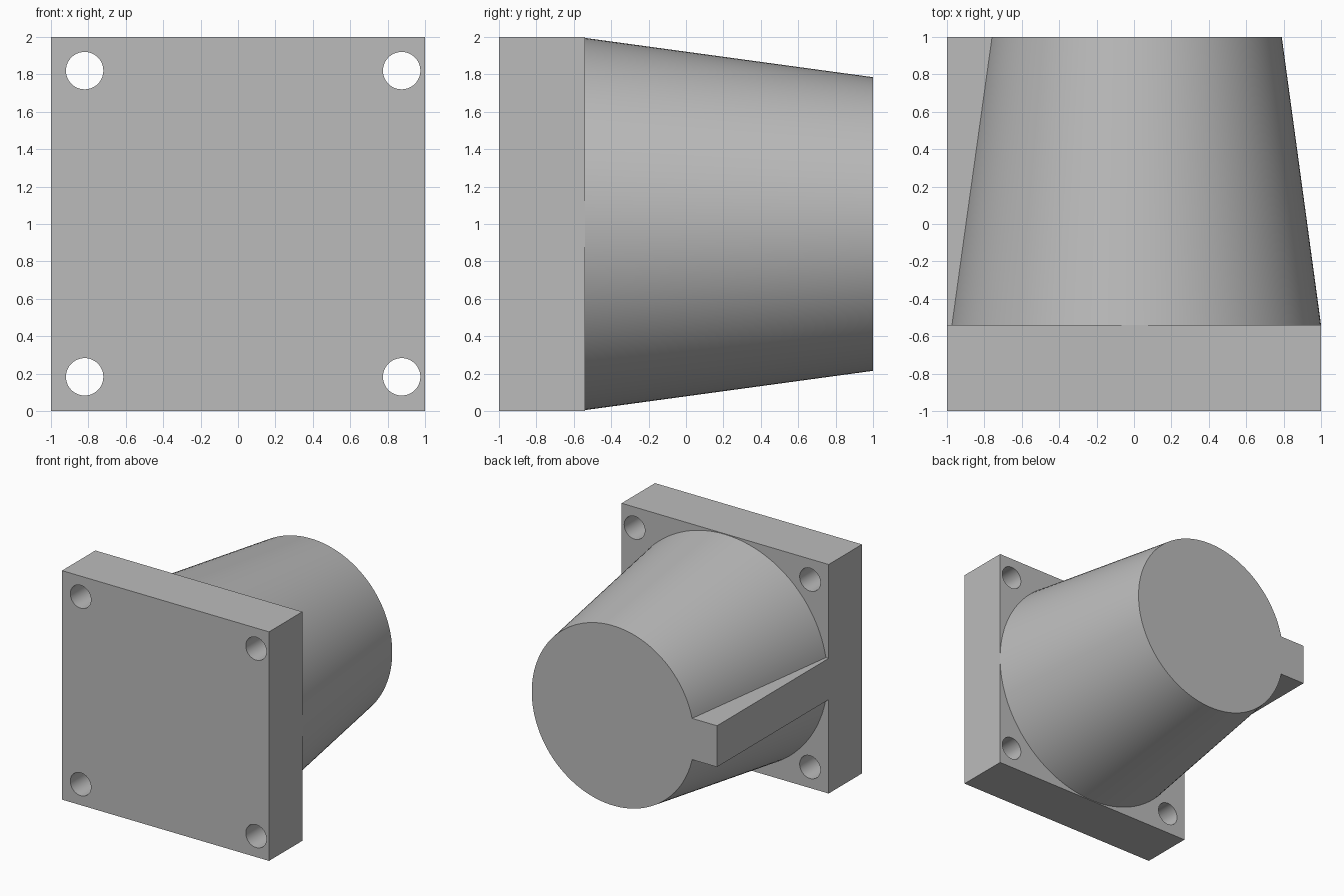
import bpy
from math import radians

if "Cube" in bpy.data.objects:
    bpy.data.objects.remove(bpy.data.objects["Cube"], do_unlink=True)

grey = bpy.data.materials.new("plain grey")
grey.use_nodes = True
GREY = (0.5, 0.5, 0.5, 1)
grey.diffuse_color = GREY
grey.node_tree.nodes["Principled BSDF"].inputs["Base Color"].default_value = GREY

PLATE_BACK = -0.54


def finish(obj, name):
    obj.name = name
    obj.data.materials.clear()
    obj.data.materials.append(grey)
    return obj


def box(name, lo, hi):
    bpy.ops.mesh.primitive_cube_add(size=1, location=[(a + b) / 2 for a, b in zip(lo, hi)])
    obj = bpy.context.object
    obj.scale = [b - a for a, b in zip(lo, hi)]
    bpy.ops.object.transform_apply(location=False, rotation=False, scale=True)
    return finish(obj, name)


def round_bar(name, r_front, r_back, x, z, y0, y1, sides):
    """Cylinder or cone frustum running from y0 back to y1."""
    bpy.ops.mesh.primitive_cone_add(
        vertices=sides, radius1=r_front, radius2=r_back, depth=y1 - y0,
        location=(x, (y0 + y1) / 2, z), rotation=(radians(-90), 0, 0))
    bpy.ops.object.transform_apply(location=False, rotation=True, scale=False)
    return finish(bpy.context.object, name)


def combine(target, tool, operation):
    """Apply a boolean and discard the tool object."""
    mod = target.modifiers.new("boolean", "BOOLEAN")
    mod.operation = operation
    mod.solver = "EXACT"
    mod.object = tool
    select(target)
    bpy.ops.object.modifier_apply(modifier=mod.name)
    bpy.data.objects.remove(tool, do_unlink=True)


def select(obj):
    bpy.ops.object.select_all(action="DESELECT")
    obj.select_set(True)
    bpy.context.view_layer.objects.active = obj


# Square mounting plate with four bolt holes
plate = box("mounting_plate", (-1, -1, 0), (1, PLATE_BACK, 2))
for x in (-0.82, 0.875):
    for z in (0.183, 1.82):
        hole = round_bar("bolt_hole", 0.1, 0.1, x, z, -1.2, -0.3, 48)
        combine(plate, hole, "DIFFERENCE")

# Tapered plug with a straight key along its right side
plug = round_bar("tapered_plug", 0.995, 0.785, 0.005, 1, PLATE_BACK, 1, 128)
key = box("key", (-1, PLATE_BACK, 0.82), (-0.4, 1, 1.18))
combine(plug, key, "UNION")

for part in (plate, plug):
    select(part)
    bpy.ops.object.shade_smooth_by_angle(angle=radians(30))
